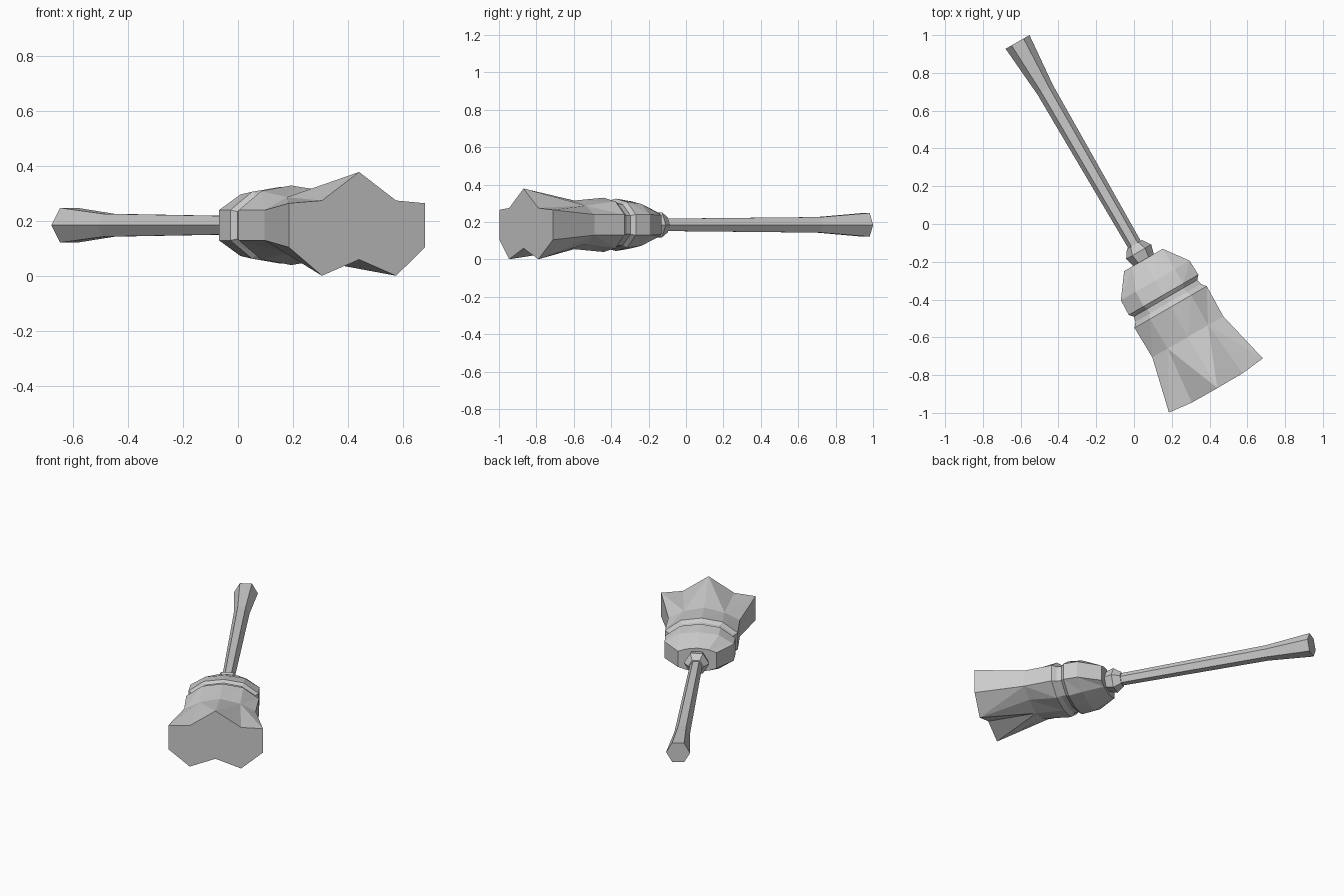
import bpy, bmesh, math
from mathutils import Matrix, Vector

cube = bpy.data.objects.get("Cube")
if cube:
    bpy.data.objects.remove(cube)

grey = bpy.data.materials.new("plain grey")
grey.use_nodes = True
colour = (0.6, 0.6, 0.6, 1)
grey.diffuse_color = colour
grey.node_tree.nodes["Principled BSDF"].inputs["Base Color"].default_value = colour

# Broom axis: local x runs from handle to bristles, local y across, local z up
PLACE = (Matrix.Translation((0, 0, 0.185))
         @ Matrix.Rotation(math.radians(-60), 4, 'Z')
         @ Matrix.Translation((0, -0.052, 0)))


def loft(name, rings, flipped=()):
    """Skin closed rings; flipped columns of the last band split on the other diagonal."""
    bm = bmesh.new()
    rows = [[bm.verts.new(PLACE @ Vector(p)) for p in ring] for ring in rings]
    n = len(rows[0])
    for k, (a, b) in enumerate(zip(rows, rows[1:])):
        last = k == len(rows) - 2
        for i in range(n):
            j = (i + 1) % n
            if n == 6:
                bm.faces.new((a[i], a[j], b[j], b[i]))
            elif last and i in flipped:
                bm.faces.new((a[i], a[j], b[i]))
                bm.faces.new((a[j], b[j], b[i]))
            else:
                bm.faces.new((a[i], a[j], b[j]))
                bm.faces.new((a[i], b[j], b[i]))
    bm.faces.new(rows[0])
    bm.faces.new(rows[-1])
    bmesh.ops.recalc_face_normals(bm, faces=bm.faces)
    mesh = bpy.data.meshes.new(name)
    bm.to_mesh(mesh)
    bm.free()
    mesh.materials.append(grey)
    obj = bpy.data.objects.new(name, mesh)
    bpy.context.collection.objects.link(obj)


def hexagon(s, r):
    return [(s, r * math.cos(i * math.pi / 3), r * math.sin(i * math.pi / 3))
            for i in range(6)]


def head_ring(s, side, side_z, mid_z, top_z):
    """Ten-sided section, symmetric across and up-down."""
    mid = side * 0.57
    upper = [(s, side, side_z), (s, mid, mid_z), (s, 0, top_z),
             (s, -mid, mid_z), (s, -side, side_z)]
    return upper + [(x, y, -z) for x, y, z in reversed(upper)]


# Handle, flared at its free end
loft("handle", [hexagon(s, r) for s, r in
                ((-1.143, 0.073), (-0.85, 0.048), (0.12, 0.038))])

# Collar between handle and head
loft("collar", [hexagon(s, r) for s, r in
                ((0.095, 0.046), (0.14, 0.077), (0.2, 0.06))])

# Bristle head: shoulder, binding groove, then a ragged flared tip
rings = [head_ring(*p) for p in (
    (0.19, 0.118, 0.052, 0.07, 0.078),
    (0.315, 0.21, 0.055, 0.112, 0.127),
    (0.403, 0.213, 0.055, 0.122, 0.14),
    (0.424, 0.194, 0.05, 0.108, 0.126),
    (0.452, 0.2, 0.05, 0.11, 0.128),
    (0.478, 0.221, 0.055, 0.125, 0.145),
    (0.66, 0.217, 0.055, 0.102, 0.13))]
tip = [(0.957, 0.287, 0.08), (0.972, 0.156, 0.09), (0.973, 0, 0.194),
       (0.972, -0.156, 0.09), (0.957, -0.287, 0.08),
       (0.957, -0.287, -0.08), (0.972, -0.156, -0.184), (0.973, 0, -0.125),
       (0.972, 0.156, -0.184), (0.957, 0.287, -0.08)]
loft("bristle_head", rings + [tip], flipped=(0, 2, 6, 8))
